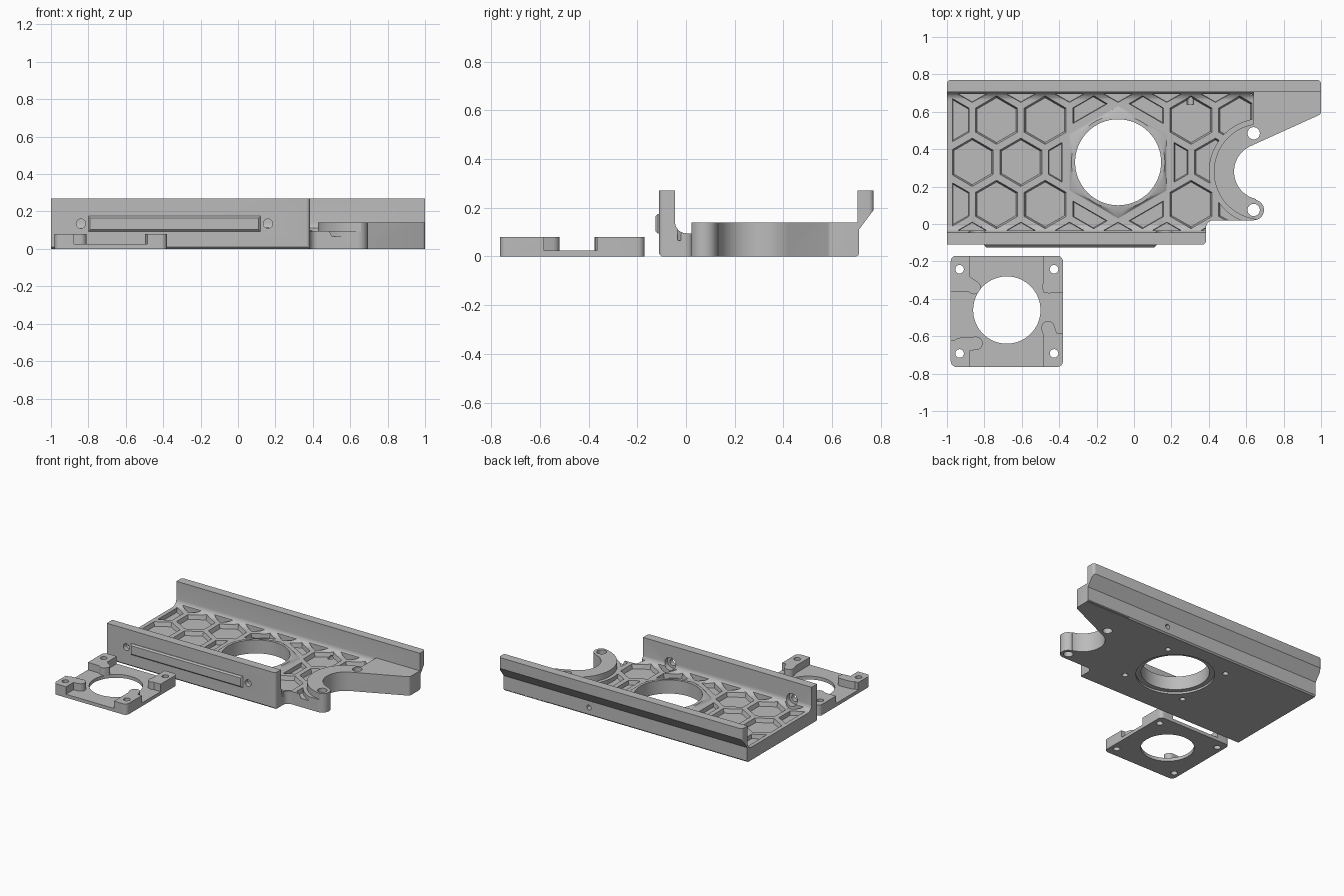
import bpy, bmesh
from math import sin, cos, pi, radians, sqrt
from mathutils import Matrix, Vector

if "Cube" in bpy.data.objects:
    bpy.data.objects.remove(bpy.data.objects["Cube"])

grey = bpy.data.materials.new("light_grey_plastic")
grey.use_nodes = True
COLOUR = (0.5, 0.5, 0.5, 1)
grey.diffuse_color = COLOUR
grey.node_tree.nodes["Principled BSDF"].inputs["Base Color"].default_value = COLOUR


def arc(cx, cy, r, a0=0, a1=360, n=10):
    """Points on an arc, in degrees; a full turn leaves out the repeated point."""
    steps = n if abs(a1 - a0) == 360 else n - 1
    return [(cx + r * cos(radians(a0 + (a1 - a0) * i / steps)),
             cy + r * sin(radians(a0 + (a1 - a0) * i / steps))) for i in range(n)]


def finish(bm, name):
    bmesh.ops.recalc_face_normals(bm, faces=bm.faces)
    mesh = bpy.data.meshes.new(name)
    bm.to_mesh(mesh)
    bm.free()
    mesh.materials.append(grey)
    obj = bpy.data.objects.new(name, mesh)
    bpy.context.collection.objects.link(obj)
    return obj


def add_loft(bm, rings):
    """Join rings of equal point count and cap both ends."""
    loops = [[bm.verts.new(p) for p in ring] for ring in rings]
    for low, high in zip(loops, loops[1:]):
        for i in range(len(low)):
            j = (i + 1) % len(low)
            bm.faces.new((low[i], low[j], high[j], high[i]))
    bm.faces.new(loops[0])
    bm.faces.new(loops[-1])


def prism(name, pts, z0, z1):
    bm = bmesh.new()
    add_loft(bm, [[(x, y, z) for x, y in pts] for z in (z0, z1)])
    return finish(bm, name)


def hull(name, pts):
    """Convex solid around 3D points."""
    bm = bmesh.new()
    for p in pts:
        bm.verts.new(p)
    result = bmesh.ops.convex_hull(bm, input=bm.verts)
    bmesh.ops.delete(bm, geom=list({g for g in result["geom_interior"] if g.is_valid}), context="VERTS")
    bmesh.ops.dissolve_limit(bm, angle_limit=0.01, verts=bm.verts, edges=bm.edges)
    return finish(bm, name)


def hull_prism(name, pts, z0, z1):
    return hull(name, [(x, y, z) for x, y in pts for z in (z0, z1)])


def cylinder_y(name, x, z, r, y0, y1):
    bm = bmesh.new()
    add_loft(bm, [[(px, y, pz) for px, pz in arc(x, z, r, n=24)] for y in (y0, y1)])
    return finish(bm, name)


def combine(obj, other, operation):
    mod = obj.modifiers.new("combine", "BOOLEAN")
    mod.object, mod.operation, mod.solver = other, operation, "EXACT"
    bpy.context.view_layer.objects.active = obj
    bpy.ops.object.modifier_apply(modifier=mod.name)
    bpy.data.objects.remove(other)


def cut(obj, other):
    combine(obj, other, "DIFFERENCE")


def join(obj, other):
    combine(obj, other, "UNION")


def clip(poly, nx, ny, d):
    """Keep the part of a convex polygon where nx*x + ny*y <= d."""
    out = []
    for a, b in zip(poly, poly[1:] + poly[:1]):
        da, db = nx * a[0] + ny * a[1] - d, nx * b[0] + ny * b[1] - d
        if da <= 0:
            out.append(a)
        if da * db < 0:
            t = da / (da - db)
            out.append((a[0] + t * (b[0] - a[0]), a[1] + t * (b[1] - a[1])))
    return out


FLOOR, TOP, PITCH = 0.095, 0.27, 0.26
HX, HY = -0.085, 0.33        # round opening
CX, CY = 0.685, 0.28         # collar

# Tray: cross-section with two walls, swept along x
section = [(-0.11, 0.01), (-0.1, 0), (0.7, 0), (0.71, 0.01), (0.71, 0.11), (0.77, 0.19),
           (0.77, TOP), (0.705, TOP)]
section += arc(0.66, FLOOR + 0.045, 0.045, 0, -90, 7)
section += arc(0, FLOOR + 0.045, 0.045, -90, -180, 7)
section += [(-0.045, TOP), (-0.11, TOP)]
bm = bmesh.new()
add_loft(bm, [[(x, y, z) for y, z in section] for x in (-1, 1)])
tray = finish(bm, "tray")

# Honeycomb pockets, trimmed at the borders and around the round opening
bm = bmesh.new()
for row in range(-2, 3):
    for col in range(-4, 5):
        x = HX + PITCH * (col + 0.5 * (row % 2))
        y = HY + PITCH * sqrt(0.75) * row
        away = Vector((x - HX, y - HY))
        if away.length < 0.1:
            continue
        poly = arc(x, y, 0.13, 30, 390, 6)
        for side in ((-1, 0, 0.97), (1, 0, 0.63), (0, -1, 0.035), (0, 1, 0.695)):
            poly = clip(poly, *side)
        if away.length < 0.3:
            n = -away.normalized()
            poly = clip(poly, n.x, n.y, n.x * HX + n.y * HY - 0.3)
        if len(poly) < 3:
            continue
        mid = sum((Vector(p) for p in poly), Vector((0, 0))) / len(poly)
        rings = []
        for z, s in ((FLOOR - 0.03, 0.92), (FLOOR + 0.002, 1), (FLOOR + 0.06, 1)):
            rings.append([(*(mid + (Vector(p) - mid) * s), z) for p in poly])
        add_loft(bm, rings)
cut(tray, finish(bm, "pocket_cutter"))

# Raised collar and arm at the right end
join(tray, prism("collar_rim", arc(CX, CY, 0.285, n=64), 0.005, FLOOR))
join(tray, prism("collar", arc(CX, CY, 0.258, n=64), 0.004, 0.14))
join(tray, prism("arm", [(0.64, CY), (1.02, CY), (1.02, 0.708), (0.64, 0.708)], 0.003, 0.14))

# Plan outline with the hooked ear
outline = [(-1, -0.11)] + arc(0.365, -0.09, 0.02, -90, 0, 5)
outline += arc(0.425, -0.02, 0.04, 180, 90, 7)
outline += arc(0.64, 0.075, 0.055, -90, 77, 16)
outline += arc(CX, CY, 0.15, 257, 114, 32)
outline += arc(0.98, 0.6, 0.02, -66, 0, 4) + arc(0.98, 0.75, 0.02, 0, 90, 5)
outline += arc(-0.98, 0.75, 0.02, 90, 180, 5)
combine(tray, prism("outline", outline, -0.1, 0.4), "INTERSECT")

# Sloped hexagonal boss around the opening
boss = [(x, y, z) for z in (0.05, FLOOR) for x, y in arc(HX, HY, 0.3, 30, 390, 6)]
boss += [(x, y, FLOOR + 0.02) for x, y in arc(HX, HY, 0.25, n=64)]
join(tray, hull("opening_boss", boss))
cut(tray, prism("opening", arc(HX, HY, 0.23, n=64), -0.1, 0.4))
cut(tray, prism("under_recess", arc(HX, HY, 0.265, n=64), -0.1, 0.015))

# Screw holes
for sx in (-1, 1):
    for sy in (-1, 1):
        cut(tray, prism("mount_hole", arc(HX + sx * 0.2525, HY + sy * 0.225, 0.02, n=20), -0.1, 0.05))
for y in (0.075, 0.485):
    cut(tray, prism("ear_hole", arc(0.64, y, 0.033, n=24), -0.1, 0.4))
for x in (-0.84, 0.16):
    cut(tray, cylinder_y("wall_hole", x, 0.135, 0.025, -0.2, 0.0))
    cut(tray, cylinder_y("nut_recess", x, 0.135, 0.045, -0.075, 0.02))
cut(tray, cylinder_y("back_hole", 0.3, 0.06, 0.018, 0.64, 0.8))

# Raised bar on the front wall with sloped edges
bar = hull("front_bar", [(x, y, z) for y, m in ((-0.105, 0), (-0.115, 0), (-0.125, 0.01))
                         for x in (-0.8 + m, 0.12 - m) for z in (0.093 + m, 0.175 - m)])

# Square mounting plate with corner posts
PX, PY = -0.68, -0.467
corners = [p for sx in (-1, 1) for sy in (-1, 1)
           for p in arc(PX + sx * 0.27, PY + sy * 0.267, 0.03, n=24)]
plate = hull_prism("mounting_plate", corners, 0, 0.025)
posts = ((-1, 1, -0.855, -0.34, 0.19), (1, 1, -0.455, -0.335, 0.195),
         (-1, -1, -0.845, -0.638, 0.145), (1, -1, -0.46, -0.555, 0.18))
for sx, sy, bx, by, length in posts:
    ex, ey = PX + sx * 0.3, PY + sy * 0.297
    ix, iy = ex - sx * 0.103, ey - sy * length
    strip = arc(ex - sx * 0.03, ey - sy * 0.03, 0.03, n=24) + [(ix, ey), (ix, iy), (ex, iy)]
    post = hull_prism("corner_post", strip, 0.01, 0.08)
    lobe = arc(bx, by, 0.036, n=24) + arc(ex - sx * 0.05, ey - sy * 0.12, 0.036, n=24)
    join(post, hull_prism("post_lobe", lobe, 0.012, 0.08))
    join(plate, post)
for sx in (-1, 1):
    for sy in (-1, 1):
        cut(plate, prism("plate_hole", arc(PX + sx * 0.2525, PY + sy * 0.225, 0.023, n=20), -0.1, 0.2))
cut(plate, prism("plate_opening", arc(PX, PY + 0.007, 0.18, n=64), -0.1, 0.2))

# Smooth curved walls, keep edges sharp
for obj in (tray, bar, plate):
    bpy.ops.object.select_all(action="DESELECT")
    obj.select_set(True)
    bpy.context.view_layer.objects.active = obj
    bpy.ops.object.shade_smooth_by_angle(angle=radians(25))
